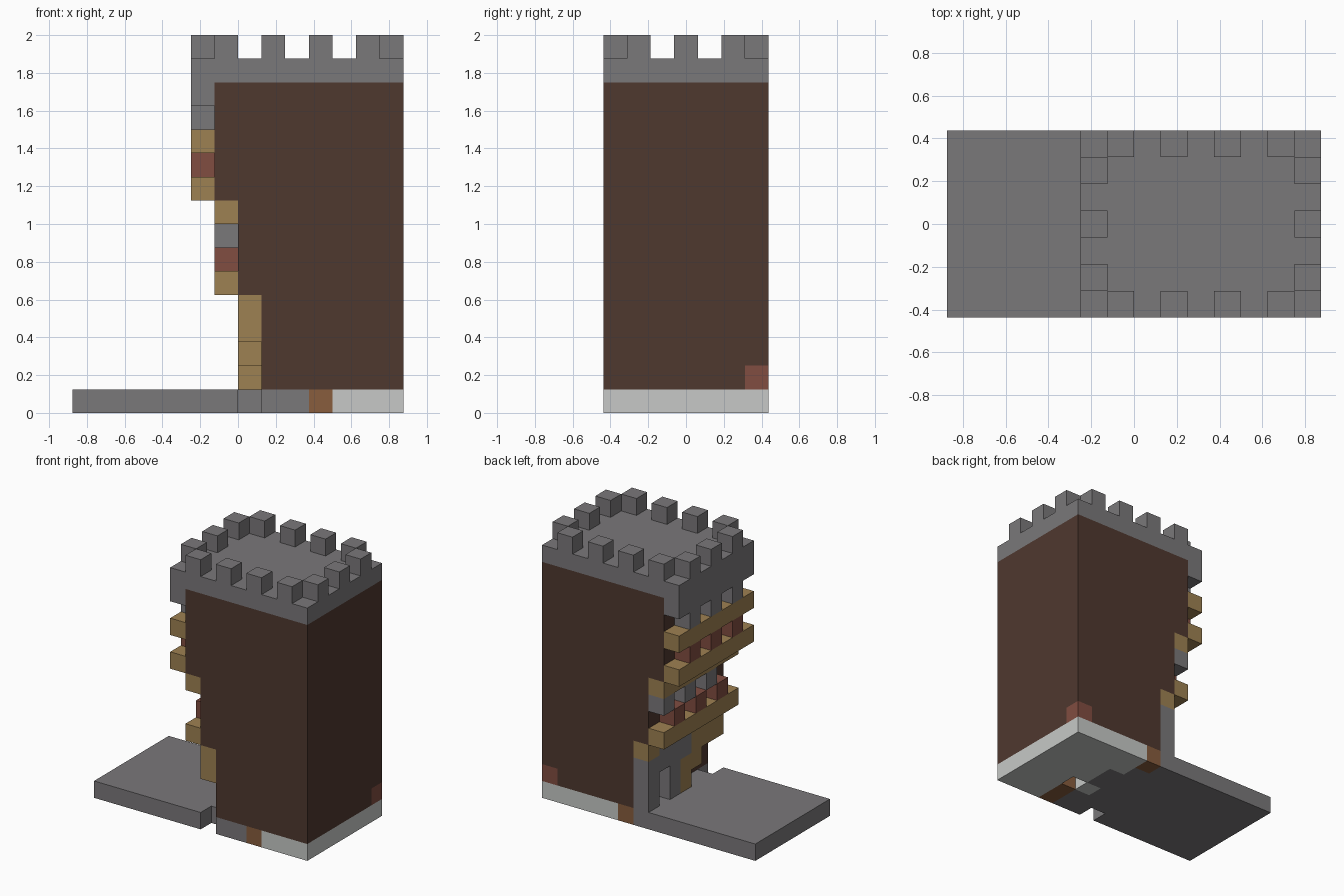
import bpy
import bmesh
from mathutils import Matrix, Vector

old = bpy.data.objects.get("Cube")
if old:
    bpy.data.objects.remove(old, do_unlink=True)

U = 0.125                               # edge of one block
ORIGIN = Vector((-7 * U, -3.5 * U, 0))  # corner of the block grid


def material(name, hex_code):
    """Flat material from an sRGB hex code."""
    rgb = [int(hex_code[i:i + 2], 16) / 255 for i in (0, 2, 4)]
    lin = [c / 12.92 if c < 0.04 else ((c + 0.055) / 1.055) ** 2.4 for c in rgb]
    mat = bpy.data.materials.new(name)
    mat.use_nodes = True
    mat.diffuse_color = (*lin, 1)
    bsdf = next(n for n in mat.node_tree.nodes if n.type == "BSDF_PRINCIPLED")
    bsdf.inputs["Base Color"].default_value = (*lin, 1)
    bsdf.inputs["Roughness"].default_value = 0.9
    return mat


stone = material("grey stone", "7a787a")
pale = material("pale stone", "c7c9c7")
wood = material("dark wood", "4f382f")
timber = material("light timber", "9e8152")
brick = material("red brick", "814d41")
clay = material("brown clay", "885d3d")


def blocks(name, mat, boxes):
    """One object from boxes given as (low corner, high corner) in grid blocks."""
    bm = bmesh.new()
    for low, high in boxes:
        a, b = Vector(low), Vector(high)
        size = (b - a) * U
        place = Matrix.Translation(ORIGIN + (a + b) * U / 2) @ Matrix.Diagonal((*size, 1))
        bmesh.ops.create_cube(bm, size=1, matrix=place)
    mesh = bpy.data.meshes.new(name)
    bm.to_mesh(mesh)
    bm.free()
    mesh.materials.append(mat)
    obj = bpy.data.objects.new(name, mesh)
    bpy.context.collection.objects.link(obj)


def cell(i, j, k, height=1):
    return (i, j, k), (i + 1, j + 1, k + height)


# Ground: paved yard, with an uneven border against the pale footing
pale_start = [11, 11, 11, 10, 10, 9, 9]
stone_end = [10, 10, 9, 10, 10, 9, 8]
blocks("yard", stone, [((0, 0, 0), (7, 7, 1)), ((7, 1, 0), (8, 7, 1))]
       + [((8, j, 0), (end, j + 1, 1)) for j, end in enumerate(stone_end) if end > 8])
blocks("footing", pale, [((start, j, 0), (14, j + 1, 1)) for j, start in enumerate(pale_start)]
       + [cell(9, 2, 0)])
blocks("footing_trim", clay, [cell(10, 0, 0), cell(10, 1, 0), cell(8, 6, 0)])

# Tower body, stepping outward over the entrance
blocks("tower_body", wood, [
    ((8, 0, 1), (13, 7, 5)), ((13, 0, 1), (14, 6, 5)), ((13, 6, 2), (14, 7, 5)),
    ((7, 0, 5), (14, 7, 9)), ((6, 0, 9), (14, 7, 14))])
blocks("corner_brick", brick, [cell(13, 6, 1)])

# Entrance wall: stone door frame and stepped timber brace
blocks("door_frame", stone, [
    cell(7, 6, 1, 3), cell(7, 4, 1, 3), cell(7, 5, 3), ((7, 3, 4), (8, 6, 5)), cell(7, 3, 3)])
blocks("entrance_brace", timber, [
    cell(7, 6, 4), ((7, 0, 3), (8, 3, 5)), ((7, 2, 2), (8, 4, 3)), cell(7, 3, 1)])

# Timber beams with alternating infill blocks between them
for i, k, label in ((6, 5, "lower_sill"), (6, 8, "lower_lintel"),
                    (5, 9, "upper_sill"), (5, 11, "upper_lintel")):
    blocks(label + "_beam", timber, [((i, 0, k), (i + 1, 7, k + 1))])
odd, even = (1, 3, 5), (2, 4, 6)
blocks("lower_brick_infill", brick, [cell(6, j, 6) for j in odd])
blocks("lower_stone_infill", stone, [cell(6, j, 7) for j in even])
blocks("upper_brick_infill", brick, [cell(5, j, 10) for j in odd])
blocks("parapet_corbels", stone, [cell(5, j, 12) for j in odd])

# Roof deck, overhanging parapet and battlements
blocks("roof_deck", stone, [((5, 0, 14), (14, 7, 15)), ((5, 0, 13), (6, 7, 14))])
blocks("battlements", stone,
       [cell(i, j, 15) for i in (6, 8, 10, 12) for j in (0, 6)]
       + [cell(i, j, 15) for i in (5, 13) for j in odd])
